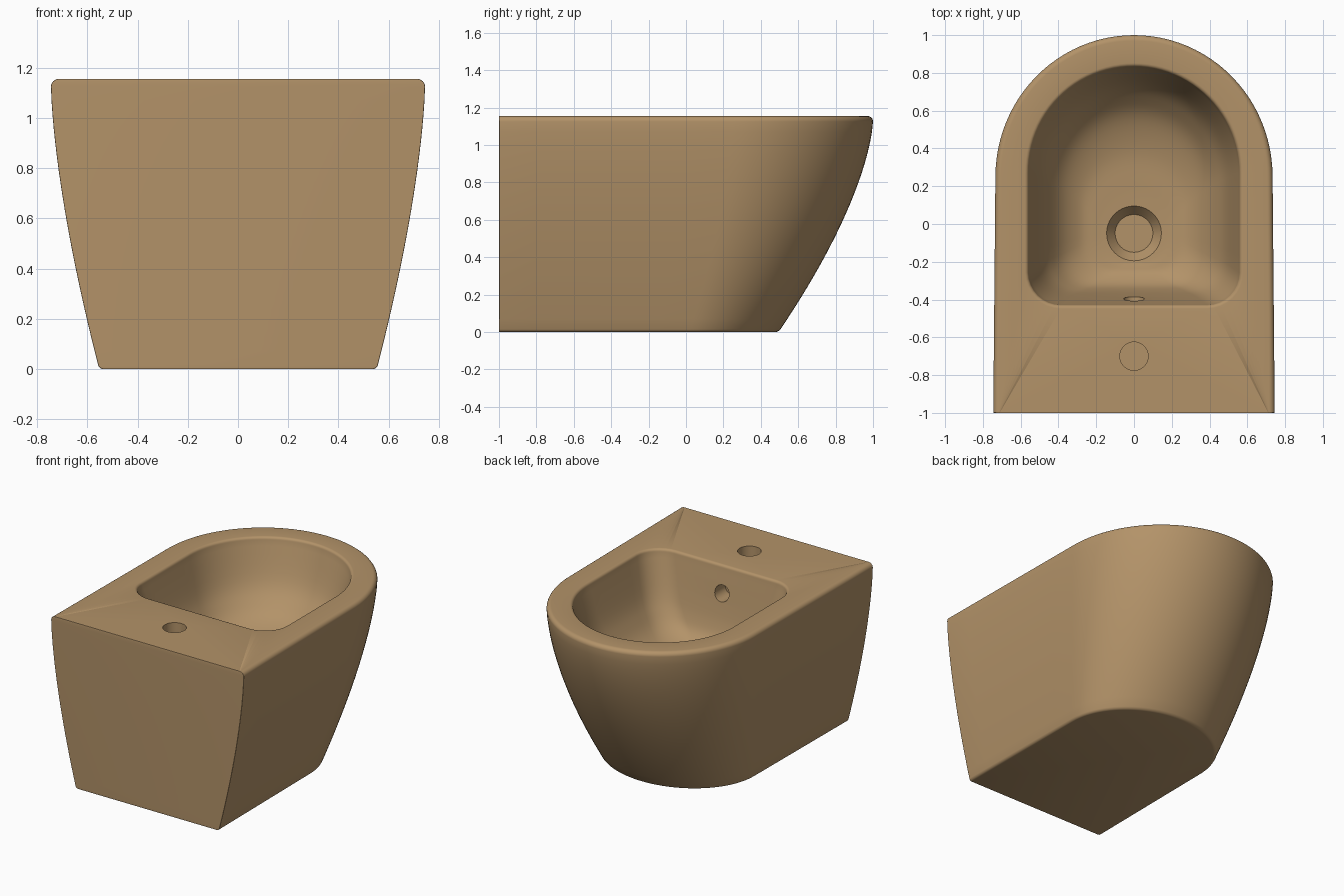
import bpy, bmesh, math
from mathutils import Vector

if "Cube" in bpy.data.objects:
    bpy.data.objects.remove(bpy.data.objects["Cube"])

TOP = 1.155

ceramic = bpy.data.materials.new("tan ceramic")
ceramic.use_nodes = True
ceramic.diffuse_color = (0.45, 0.29, 0.14, 1)
ceramic.node_tree.nodes["Principled BSDF"].inputs["Base Color"].default_value = ceramic.diffuse_color


def outline(w, back, front, mid, r, taper, z):
    """D-shaped ring: rounded back corners, straight sides, elliptical front."""
    half = []
    for i in range(9):                      # back corner
        a = math.pi / 2 * i / 8
        half.append((w - r + r * math.sin(a), back + r - r * math.cos(a)))
    for i in range(1, 6):                   # straight side
        t = i / 6
        half.append((w + (w * taper - w) * t, back + r + (mid - back - r) * t))
    for i in range(25):                     # front arc
        a = math.pi / 2 * i / 24
        half.append((w * taper * math.cos(a), mid + (front - mid) * math.sin(a)))
    half[-1] = (0, front)
    left = [(-x, y) for x, y in reversed(half[:-1])]
    return [Vector((x, y, z)) for x, y in half + left]


def smooth_keys(keys, steps):
    """Catmull-Rom interpolation of ring settings."""
    keys = [Vector(k) for k in keys]
    out = []
    for i in range(len(keys) - 1):
        a, b, c, d = keys[max(i - 1, 0)], keys[i], keys[i + 1], keys[min(i + 2, len(keys) - 1)]
        for s in range(steps):
            t = s / steps
            out.append(b + (c - a) * (t / 2) + (a * 2 - b * 5 + c * 4 - d) * (t * t / 2)
                       + (b * 3 - a - c * 3 + d) * (t ** 3 / 2))
    return out + [keys[-1]]


def shell(z, inset=0.0):
    """Ring of the outer body at a height; the back stays flat."""
    s = min(z / 1.13, 1)
    f = 1 - (1 - s) ** 1.52
    return outline(0.553 + 0.192 * f - inset, -1, 0.495 + 0.505 * f - inset,
                   0.02 + 0.23 * f, 0.004, 0.985, z)


rings = []
# Outer body with rounded lower and upper edges
for i in range(4):
    a = math.pi / 2 * i / 4
    rings.append(shell(0.015 * (1 - math.cos(a)), 0.015 * (1 - math.sin(a))))
for i in range(21):
    rings.append(shell(0.015 + (TOP - 0.045) * i / 20))
for i in range(1, 7):
    a = math.pi / 2 * i / 6
    rings.append(shell(TOP - 0.03 + 0.03 * math.sin(a), 0.03 * (1 - math.cos(a))))
# Rounded basin lip
for i in range(5):
    a = math.pi / 2 * i / 5
    g = 0.02 * (1 - math.sin(a))
    rings.append(outline(0.558 + g, -0.428 - g, 0.832 + g, 0.27, 0.17 + g, 1,
                         TOP - 0.02 * (1 - math.cos(a))))
# Basin bowl: half width, back, front, arc start, corner radius, depth
bowl = [(0.558, -0.428, 0.832, 0.27, 0.17, 0.02),
        (0.49, -0.38, 0.745, 0.24, 0.17, 0.26),
        (0.43, -0.352, 0.655, 0.21, 0.17, 0.38),
        (0.365, -0.32, 0.55, 0.17, 0.17, 0.46),
        (0.28, -0.265, 0.38, 0.10, 0.16, 0.515),
        (0.20, -0.22, 0.21, 0.01, 0.15, 0.53),
        (0.145, -0.195, 0.095, -0.05, 0.145, 0.535)]
for k in smooth_keys(bowl, 5):
    rings.append(outline(*k[:5], 1, TOP - k[5]))
# Drain recess
rings.append(outline(0.1, -0.15, 0.05, -0.05, 0.1, 1, TOP - 0.59))

bm = bmesh.new()
loops = [[bm.verts.new(p) for p in ring] for ring in rings]
for low, high in zip(loops, loops[1:]):
    for i in range(len(low)):
        j = (i + 1) % len(low)
        bm.faces.new((low[i], low[j], high[j], high[i]))
bm.faces.new(list(reversed(loops[0])))
bm.faces.new(loops[-1])
bmesh.ops.remove_doubles(bm, verts=bm.verts, dist=0.00001)
bmesh.ops.recalc_face_normals(bm, faces=bm.faces)
mesh = bpy.data.meshes.new("basin_body")
bm.to_mesh(mesh)
bm.free()
mesh.materials.append(ceramic)
body = bpy.data.objects.new("basin_body", mesh)
bpy.context.collection.objects.link(body)


def drill(name, radius, depth, location, rotation):
    """Cut a round blind hole into the body."""
    bpy.ops.mesh.primitive_cylinder_add(vertices=40, radius=radius, depth=depth,
                                        location=location, rotation=rotation)
    cutter = bpy.context.object
    cutter.name = name
    cutter.hide_render = True
    cutter.data.materials.append(ceramic)
    mod = body.modifiers.new(name, "BOOLEAN")
    mod.operation = "DIFFERENCE"
    mod.solver = "EXACT"
    mod.object = cutter
    bpy.ops.object.select_all(action="DESELECT")
    body.select_set(True)
    bpy.context.view_layer.objects.active = body
    bpy.ops.object.modifier_apply(modifier=name)
    bpy.data.objects.remove(cutter)


# Tap hole in the deck and overflow hole in the basin's rear wall
drill("tap_hole", 0.075, 0.4, (0, -0.7, TOP), (0, 0, 0))
drill("overflow_hole", 0.055, 0.2, (0, -0.41, 0.975), (math.pi / 2, 0, 0))

bpy.ops.object.shade_smooth_by_angle(angle=math.radians(35))
